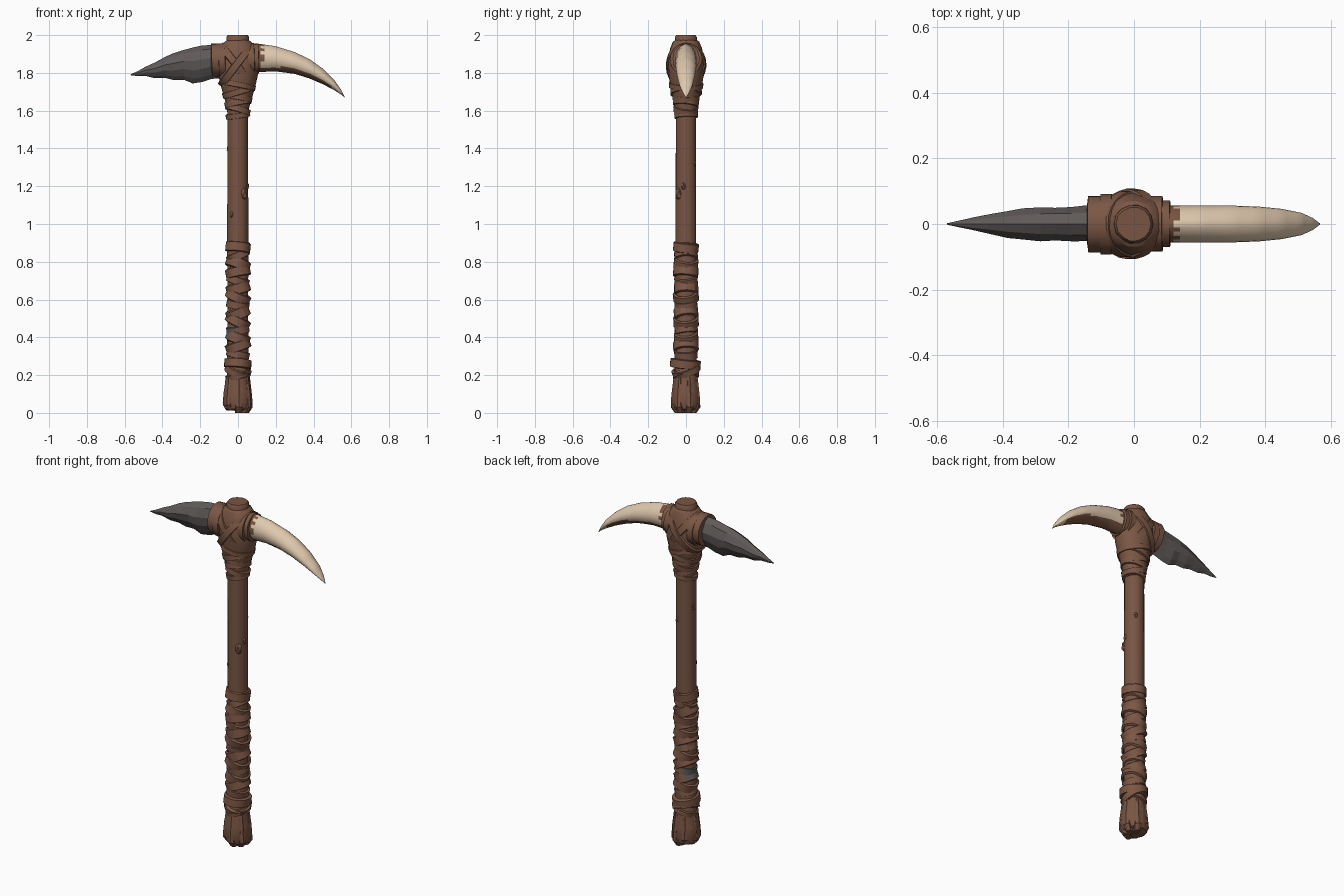
import bpy, bmesh, math, random
from mathutils import Vector, Matrix

if "Cube" in bpy.data.objects:
    bpy.data.objects.remove(bpy.data.objects["Cube"])

random.seed(4)


def material(name, rgb):
    m = bpy.data.materials.new(name)
    m.diffuse_color = (*rgb, 1)
    m.use_nodes = True
    m.node_tree.nodes["Principled BSDF"].inputs["Base Color"].default_value = m.diffuse_color
    return m


WOOD = material("wood brown", (0.19, 0.090, 0.055))
LEATHER = material("leather brown", (0.20, 0.095, 0.058))
STONE = material("stone grey", (0.115, 0.102, 0.098))
IVORY = material("ivory cream", (0.74, 0.58, 0.42))


def loft(bm, rings, caps=True, closed=False):
    """Skin a list of point rings."""
    vs = [[bm.verts.new(p) for p in r] for r in rings]
    n = len(vs[0])
    pairs = list(zip(vs, vs[1:])) + ([(vs[-1], vs[0])] if closed else [])
    for a, b in pairs:
        for i in range(n):
            j = (i + 1) % n
            bm.faces.new((a[i], a[j], b[j], b[i]))
    if caps and not closed:
        bm.faces.new(vs[0])
        bm.faces.new(vs[-1])


def finish(name, bm, mats, smooth=None, rule=None):
    bmesh.ops.recalc_face_normals(bm, faces=bm.faces)
    me = bpy.data.meshes.new(name)
    if rule:
        for f in bm.faces:
            f.material_index = rule(f)
    bm.to_mesh(me)
    bm.free()
    ob = bpy.data.objects.new(name, me)
    for m in mats:
        me.materials.append(m)
    bpy.context.collection.objects.link(ob)
    if smooth:
        bpy.ops.object.select_all(action='DESELECT')
        ob.select_set(True)
        bpy.context.view_layer.objects.active = ob
        bpy.ops.object.shade_smooth_by_angle(angle=math.radians(smooth))
    return ob


def lathe(bm, profile, sides, jitter=0.0):
    """Upright loft; profile rows are z, x radius, y radius."""
    lump = [1 + random.uniform(-jitter, jitter) for _ in range(sides)]
    rings = []
    for z, rx, ry in profile:
        rings.append([Vector((rx * math.cos(2 * math.pi * i / sides) * lump[i],
                              ry * math.sin(2 * math.pi * i / sides) * lump[i], z))
                      for i in range(sides)])
    loft(bm, rings)


def band(bm, c, normal, rx, ry, w, t=0.012, side=Vector((0, 1, 0)), n=24):
    """Flat strap looped round an axis: ry along side, rx across it."""
    nrm = Vector(normal).normalized()
    v = (side - nrm * side.dot(nrm)).normalized()
    u = v.cross(nrm)
    rings = []
    for i in range(n):
        a = 2 * math.pi * i / n
        wob = random.uniform(-0.0015, 0.0015)
        ring = []
        for off, d in ((-.5, -t), (-.42, 0), (.42, 0), (.5, -t)):
            ring.append(Vector(c) + u * math.cos(a) * (rx + d + wob)
                        + v * math.sin(a) * (ry + d + wob) + nrm * w * off)
        rings.append(ring)
    loft(bm, rings, closed=True)


# wooden handle with flared, rough butt
bm = bmesh.new()
lathe(bm, [(0.012, .05, .05), (0.02, .066, .066), (0.055, .079, .079), (0.12, .073, .073),
           (0.2, .058, .06), (0.5, .055, .056), (1.0, .056, .057), (1.5, .054, .055),
           (1.95, .056, .056), (1.955, .061, .061), (1.99, .06, .06), (2.0, .053, .053)], 14, .04)
finish("handle", bm, [WOOD], 35)

# root-like ribs round the butt
bm = bmesh.new()
for k in range(7):
    a = 2 * math.pi * k / 7 + .3
    d, s = Vector((math.cos(a), math.sin(a), 0)), Vector((-math.sin(a), math.cos(a), 0))
    rings = []
    z0 = random.choice((0.0, .012, .02))
    for z, r, h in ((z0, .04, .018), (z0 + .03, .061, .022), (.09, .058, .018), (.19, .046, .009)):
        up = Vector((0, 0, z))
        rings.append([d * (r - .02) - s * h + up, d * (r + .014) - s * h * .8 + up,
                      d * (r + .02) + up, d * (r + .014) + s * h * .8 + up, d * (r - .02) + s * h + up])
    loft(bm, rings)
finish("butt_ribs", bm, [WOOD])

# knots on the shaft
bm = bmesh.new()
for a, z, s in ((-50, 1.16, .022), (-130, 1.05, .014), (60, 1.32, .013), (-15, 1.2, .014), (170, 1.4, .014)):
    a = math.radians(a)
    mat = Matrix.Translation((.048 * math.cos(a), .048 * math.sin(a), z)) @ Matrix.Diagonal((1, 1, 1.7, 1))
    bmesh.ops.create_icosphere(bm, subdivisions=1, radius=s, matrix=mat)
finish("knots", bm, [WOOD])

# grip wrapping, with one grey patch on the left
bm = bmesh.new()
tilts = (.25, -.35, .4, -.15, .5, -.4, .2, .45, -.3, .35, -.2, .4, -.45, .1)
for i, t in enumerate(tilts):
    r = .061 + .006 * ((i * 5) % 3) / 2
    band(bm, (0, 0, .31 + i * .0435), (t, random.uniform(-.12, .12), 1), r, r, .045 + .008 * (i % 3))
band(bm, (0, 0, .885), (0, 0.05, 1), .062, .062, .035)
finish("grip_wrap", bm, [LEATHER, STONE], 30,
       lambda f: int(.41 < f.calc_center_median().z < .475 and f.calc_center_median().x < -.015))

# thick strap above the butt
bm = bmesh.new()
band(bm, (0, -.004, .26), (.08, .1, 1), .072, .08, .05, .02)
band(bm, (0, 0, .225), (.35, -.35, 1), .07, .076, .04, .016)
band(bm, (0, 0, .2), (-.3, -.1, 1), .067, .069, .03)
finish("butt_strap", bm, [LEATHER], 30)

# leather bundle that holds the head
bm = bmesh.new()
lathe(bm, [(1.565, .056, .056), (1.62, .06, .06), (1.68, .078, .072), (1.74, .095, .085),
           (1.8, .108, .095), (1.87, .11, .096), (1.93, .098, .084), (1.965, .07, .07), (1.975, .055, .055)], 20, .02)
finish("head_bundle", bm, [LEATHER], 30)

# straps below the head
bm = bmesh.new()
for z, tx, r, w in ((1.575, -.15, .064, .03), (1.605, .3, .067, .035), (1.64, -.2, .071, .035),
                    (1.67, .2, .075, .032), (1.70, -.3, .086, .035), (1.735, .2, .094, .03)):
    band(bm, (0, 0, z), (tx, random.uniform(-.1, .1), 1), r, r * .97, w)
finish("neck_straps", bm, [LEATHER], 30)

# crossed straps over the head, and collars round both sockets
bm = bmesh.new()
band(bm, (-.01, 0, 1.845), (.77, 0, .6), .135, .102, .042)
band(bm, (-.01, 0, 1.84), (-.8, 0, .6), .138, .106, .042)
finish("cross_straps", bm, [LEATHER], 30)
bm = bmesh.new()
for x, z, rz, ry, w in ((-.118, 1.868, .088, .086, .05), (-.085, 1.865, .092, .092, .04),
                        (.095, 1.877, .078, .072, .035), (.07, 1.873, .085, .085, .04)):
    band(bm, (x, 0, z), (1, 0, .03), rz, ry, w, .03)
finish("socket_collars", bm, [LEATHER], 30)

# chipped stone blade: rows are x, top, bottom, half width
bm = bmesh.new()
rings = []
for x, top, bot, h in ((-.06, 1.95, 1.775, .056), (-.14, 1.948, 1.768, .056), (-.19, 1.945, 1.752, .054),
                       (-.24, 1.934, 1.744, .053), (-.285, 1.922, 1.763, .051), (-.34, 1.905, 1.762, .047),
                       (-.385, 1.885, 1.773, .042), (-.44, 1.855, 1.772, .03), (-.49, 1.832, 1.784, .02),
                       (-.53, 1.81, 1.783, .011), (-.57, 1.791, 1.788, .002)):
    ring = []
    for y, k in ((0, 1), (.6, .88), (1, .62), (.85, .36), (.4, .13), (0, 0),
                 (-.4, .13), (-.85, .36), (-1, .62), (-.6, .88)):
        j = random.uniform(.93, 1.04)
        ring.append(Vector((x, y * h * j, bot + k * (top - bot))))
    rings.append(ring)
loft(bm, rings)
finish("stone_blade", bm, [STONE])

# curved tusk: ivory with brown root and underside
key = ((.04, 1.955, 1.805, .055), (.12, 1.953, 1.805, .056), (.2, 1.941, 1.808, .056), (.3, 1.910, 1.795, .056),
       (.38, 1.872, 1.770, .053), (.45, 1.822, 1.740, .046), (.51, 1.762, 1.708, .034),
       (.545, 1.712, 1.686, .018), (.566, 1.672, 1.669, .002))
rows = []
for a, b in zip(key, key[1:]):
    for s in range(4):
        rows.append([p + (q - p) * s / 4 for p, q in zip(a, b)])
rows.append(key[-1])
bm = bmesh.new()
rings = []
for x, top, bot, h in rows:
    ring = []
    for i in range(24):
        a = 2 * math.pi * i / 24
        y = h * math.sin(a) * abs(math.sin(a)) ** .25
        ring.append(Vector((x, y, (top + bot) / 2 + (top - bot) / 2 * math.cos(a))))
    rings.append(ring)
loft(bm, rings)


def tusk_colour(f):
    c = f.calc_center_median()
    edge = .125 + random.uniform(-.008, .025)
    under = -.45 if c.y > 0 else -.62
    return int(c.x < edge or (f.normal.z < under and c.x < .5))


finish("tusk", bm, [IVORY, WOOD], 40, tusk_colour)
